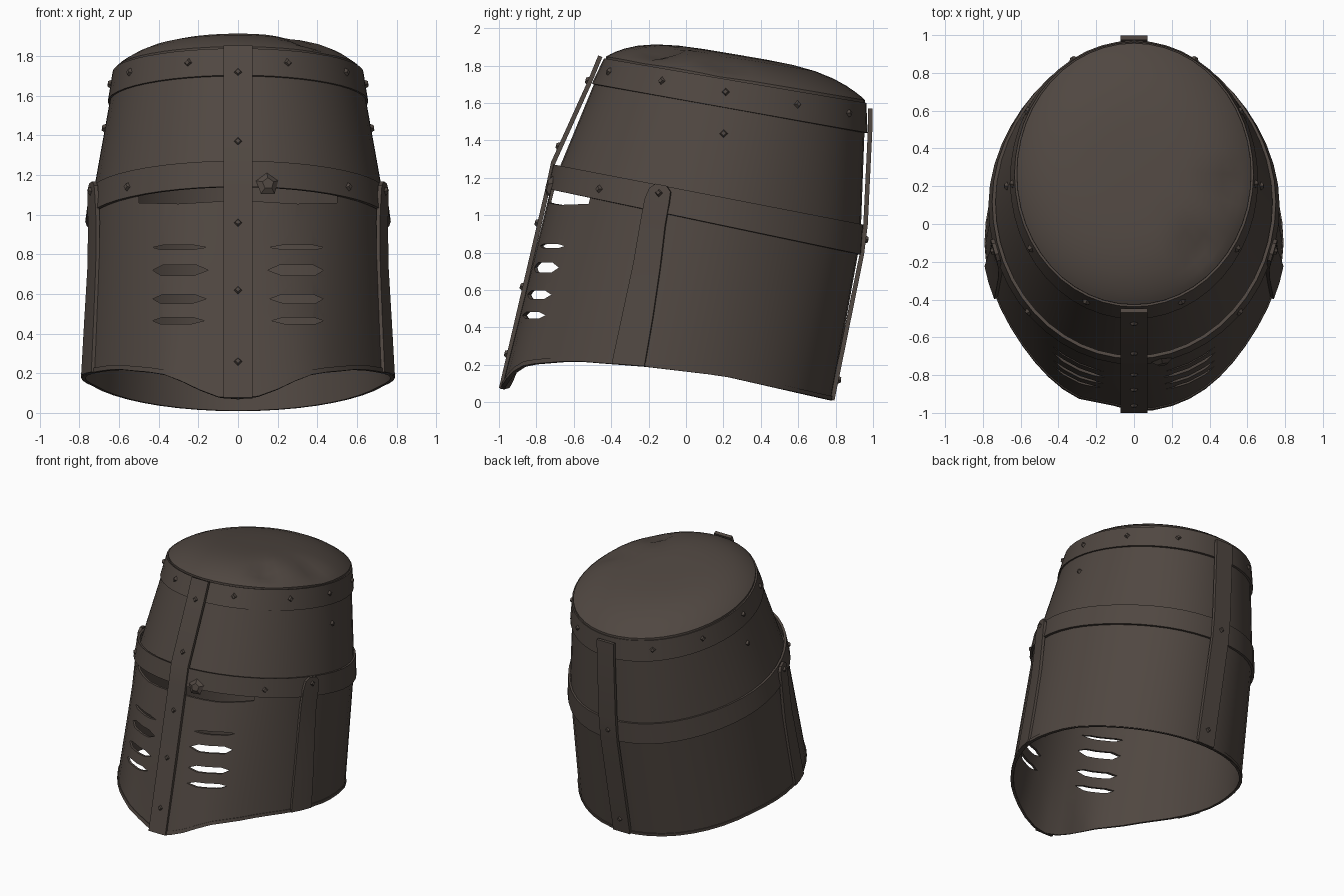
import bpy, bmesh, math
from mathutils import Vector

if "Cube" in bpy.data.objects:
    bpy.data.objects.remove(bpy.data.objects["Cube"])

SEG = 48
iron = bpy.data.materials.new("dark brown iron")
iron.diffuse_color = (0.080, 0.063, 0.053, 1)
iron.use_nodes = True
iron.node_tree.nodes["Principled BSDF"].inputs["Base Color"].default_value = iron.diffuse_color


# Rings are (half width, [(y, z), ...] front to back, front pinch, back pinch); phi 0 is the front
def ring_point(ring, phi):
    w, pts, pinch_front, pinch_back = ring
    y0, y1 = pts[0][0], pts[-1][0]
    y = (y0 + y1) / 2 - (y1 - y0) / 2 * math.cos(phi)
    z = pts[-1][1]
    for (ya, za), (yb, zb) in zip(pts, pts[1:]):
        if y <= yb:
            z = za + (zb - za) * (y - ya) / (yb - ya)
            break
    pinch = pinch_front if math.cos(phi) > 0 else pinch_back
    return Vector((w * math.sin(phi) * (1 - pinch * math.sin(2 * phi) ** 2), y, z))


def outward(phi):
    return Vector((math.sin(phi), -math.cos(phi), 0.15)).normalized()


def between(a, b, t, phi, off=0.0):
    return ring_point(a, phi).lerp(ring_point(b, phi), t) + outward(phi) * off


def make_object(name, bm):
    mesh = bpy.data.meshes.new(name)
    bm.to_mesh(mesh)
    bm.free()
    mesh.materials.append(iron)
    obj = bpy.data.objects.new(name, mesh)
    bpy.context.collection.objects.link(obj)
    return obj


def finish(obj, angle=35):
    bpy.ops.object.select_all(action='DESELECT')
    obj.select_set(True)
    bpy.context.view_layer.objects.active = obj
    bpy.ops.object.convert(target='MESH')
    bpy.ops.object.shade_smooth_by_angle(angle=math.radians(angle))


def sheet(name, rows, closed, thick, cutter=None):
    """Skin rows of points, thicken them and optionally cut openings."""
    bm = bmesh.new()
    vs = [[bm.verts.new(p) for p in row] for row in rows]
    n = len(rows[0])
    for a, b in zip(vs, vs[1:]):
        for j in range(n if closed else n - 1):
            k = (j + 1) % n
            bm.faces.new((a[j], a[k], b[k], b[j]))
    bmesh.ops.remove_doubles(bm, verts=bm.verts, dist=0.0005)
    obj = make_object(name, bm)
    solid = obj.modifiers.new("thickness", 'SOLIDIFY')
    solid.thickness, solid.offset = thick, 0
    if cutter:
        cut = obj.modifiers.new("openings", 'BOOLEAN')
        cut.operation, cut.solver, cut.object = 'DIFFERENCE', 'EXACT', cutter
    finish(obj)
    return obj


def dent(t, phi):
    """Hollow beside the lower front ridge, on the left."""
    return -0.03 * math.exp(-(t / 0.3) ** 2 - ((phi - 2 * math.pi + 0.19) / 0.11) ** 2)


def hoop(name, a, b, steps, thick, t0=0.0, t1=1.0, off=lambda t, phi: 0.0, cutter=None):
    rows = []
    for i in range(steps + 1):
        t = t0 + (t1 - t0) * i / steps
        phis = [2 * math.pi * j / SEG for j in range(SEG)]
        rows.append([between(a, b, t, phi, off(t, phi)) for phi in phis])
    return sheet(name, rows, True, thick, cutter)


RIM = (0.778, [(-0.98, 0.07), (-0.93, 0.15), (-0.85, 0.2), (-0.6, 0.22),
               (-0.22, 0.19), (0.2, 0.14), (0.77, 0.01)], 0.065, 0.0)
SEAM = (0.738, [(-0.70, 1.2), (0.925, 0.87)], 0.0, 0.03)
UPPER_BASE = (0.735, [(-0.69, 1.2), (0.925, 0.87)], 0.0, 0.03)
CROWN = (0.623, [(-0.455, 1.77), (0.95, 1.55)], 0.0, 0.0)
MID_LOW = (0.762, [(-0.735, 1.14), (0.93, 0.79)], 0.0, 0.03)
MID_TOP = (0.742, [(-0.705, 1.27), (0.942, 0.95)], 0.0, 0.03)
TOP_LOW = (0.648, [(-0.495, 1.70), (0.962, 1.44)], 0.0, 0.0)
TOP_TOP = (0.624, [(-0.43, 1.835), (0.955, 1.60)], 0.0, 0.0)
CAP = (0.615, [(-0.422, 1.845), (0.952, 1.613)])

# Cutter for the eye slits and breathing slots
slots = [[(0.05, 1.07), (0.3, 1.055), (0.5, 1.06), (0.5, 1.15), (0.05, 1.17)]]
for z, h, x0, x1 in ((0.835, 0.011, 0.16, 0.43), (0.72, 0.026, 0.15, 0.43),
                     (0.575, 0.022, 0.16, 0.43), (0.465, 0.017, 0.17, 0.43)):
    slots.append([(x0, z), (x0 + 0.07, z - h), (x1 - 0.04, z - h),
                  (x1, z), (x1 - 0.05, z + h), (x0 + 0.06, z + h)])
bm = bmesh.new()
for side in (-1, 1):
    for outline in slots:
        face = bm.faces.new([bm.verts.new((side * x, -1.3, z)) for x, z in outline])
        ext = bmesh.ops.extrude_face_region(bm, geom=[face])
        moved = [v for v in ext["geom"] if isinstance(v, bmesh.types.BMVert)]
        bmesh.ops.translate(bm, verts=moved, vec=(0, 1.1, 0))
bmesh.ops.recalc_face_normals(bm, faces=bm.faces)
slot_cutter = make_object("slot_cutter", bm)
slot_cutter.hide_render = True

# Shells and bands
hoop("lower_shell", RIM, SEAM, 8, 0.016, off=dent, cutter=slot_cutter)
hoop("upper_shell", UPPER_BASE, CROWN, 4, 0.016)
hoop("rim_lip", RIM, SEAM, 1, 0.014, 0.0, 0.025, lambda t, phi: dent(t, phi) + 0.007)
hoop("middle_band", MID_LOW, MID_TOP, 2, 0.018)
hoop("top_band", TOP_LOW, TOP_TOP, 2, 0.018)
bpy.data.objects.remove(slot_cutter)


# Domed cap with two dents and a short skirt inside the top band
def cap_point(r, phi, drop=0.0):
    w, ((y0, z0), (y1, z1)) = CAP
    x = r * w * math.sin(phi)
    y = (y0 + y1) / 2 - r * (y1 - y0) / 2 * math.cos(phi)
    z = z0 + (z1 - z0) * (y - y0) / (y1 - y0) + 0.125 * (1 - r ** 4) - drop
    for dx, dy, depth in ((0.33, -0.13, 0.04), (0.5, 0.2, 0.03)):
        z -= depth * math.exp(-((x - dx) ** 2 + (y - dy) ** 2) / 0.008)
    return Vector((x, y, z))


cap_rows = [(1.0, 0.03)] + [(r, 0.0) for r in (1.0, 0.975, 0.93, 0.86, 0.76, 0.62, 0.45, 0.25, 0.0)]
sheet("cap", [[cap_point(r, 2 * math.pi * j / SEG, drop) for j in range(SEG)]
              for r, drop in cap_rows], True, 0.012)


# Vertical straps on the front and back ridge
def ridge_strap(name, path, shift):
    rows = [[Vector((x, y + shift, z)) for x in (-0.072, 0, 0.072)] for y, z in path]
    return sheet(name, rows, False, 0.024)


FRONT = [(-0.978, 0.075), (-0.73, 1.14), (-0.70, 1.28), (-0.51, 1.70), (-0.448, 1.85)]
BACK = [(0.768, 0.012), (0.926, 0.79), (0.946, 0.95), (0.97, 1.45), (0.972, 1.57)]
ridge_strap("front_strap", FRONT, -0.010)
ridge_strap("back_strap", BACK, 0.014)

# Side straps over the plate joints, with rounded tops
strap_rows = [(0.0, 71, 82.5, 0.014), (0.3, 70, 81, 0.014), (0.6, 69, 79, 0.014),
              (0.85, 67.7, 77, 0.024), (0.98, 67.3, 76.5, 0.034),
              (1.05, 68, 76, 0.036), (1.08, 70, 74, 0.036)]
for side, label in ((-1, "left"), (1, "right")):
    rows = []
    for t, p0, p1, off in strap_rows:
        row = [between(RIM, SEAM, t, math.radians(p0 + (p1 - p0) * k / 2), off) for k in range(3)]
        rows.append([Vector((side * p.x, p.y, p.z)) for p in row])
    sheet(label + "_side_strap", rows, False, 0.02)

# Rough rivets: short four-sided studs
bm = bmesh.new()


def rivet(p, normal, r=0.026, depth=0.022, sides=4):
    made = bmesh.ops.create_cone(bm, cap_ends=True, segments=sides, radius1=r, radius2=r * 0.5, depth=depth)
    rot = normal.to_track_quat('Z', 'Y').to_matrix()
    for v in made["verts"]:
        v.co = rot @ v.co + p


def along(path, z):
    for (ya, za), (yb, zb) in zip(path, path[1:]):
        if z <= zb:
            return ya + (yb - ya) * (z - za) / (zb - za)


for z in (0.26, 0.62, 0.96, 1.37, 1.72):
    rivet(Vector((0, along(FRONT, z) - 0.025, z)), Vector((0, -1, 0.3)))
for z in (0.12, 0.87):
    rivet(Vector((0, along(BACK, z) + 0.028, z)), Vector((0, 1, -0.1)))
for side in (-1, 1):
    for deg in (23, 58, 87, 119, 150):
        a = math.radians(side * deg)
        rivet(between(TOP_LOW, TOP_TOP, 0.55, a, 0.012), outward(a))
    a = math.radians(side * 47)
    rivet(between(MID_LOW, MID_TOP, 0.4, a, 0.012), outward(a))
    a = math.radians(side * 72)
    rivet(between(RIM, SEAM, 1.03, a, 0.048), outward(a))
    a = math.radians(side * 90)
    rivet(between(UPPER_BASE, CROWN, 0.64, a, 0.012), outward(a))
# Bent tab beside the right eye slit
rivet(Vector((0.15, -0.735, 1.155)), Vector((0.2, -1, 0.25)), 0.06, 0.02, 5)
finish(make_object("rivets", bm), 20)
